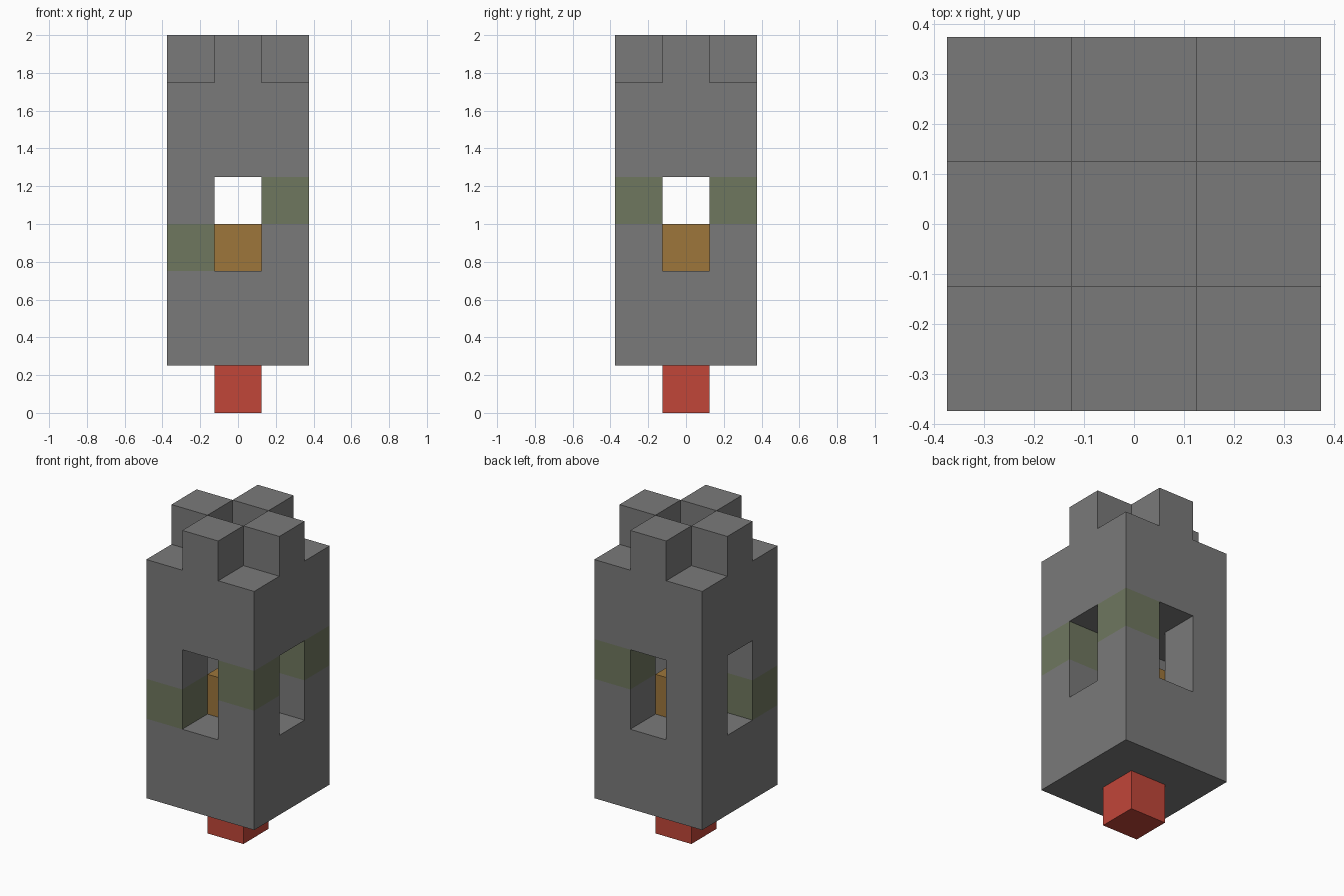
import bpy
import bmesh
import math
from mathutils import Vector

U = 0.25  # edge of one block

if "Cube" in bpy.data.objects:
    bpy.data.objects.remove(bpy.data.objects["Cube"], do_unlink=True)


def make_material(name, rgb):
    linear = [((c / 255 + 0.055) / 1.055) ** 2.4 for c in rgb] + [1.0]
    mat = bpy.data.materials.new(name)
    mat.use_nodes = True
    mat.diffuse_color = linear
    bsdf = next(n for n in mat.node_tree.nodes if n.type == "BSDF_PRINCIPLED")
    bsdf.inputs["Base Color"].default_value = linear
    bsdf.inputs["Roughness"].default_value = 0.9
    return mat


stone = make_material("grey stone", (122, 122, 122))
moss = make_material("mossy stone", (111, 119, 95))
lamp = make_material("amber", (157, 118, 59))
red = make_material("red", (193, 70, 57))


def build_blocks(name, cells, materials):
    """Join unit blocks into one clean shell; cells maps (x, y, layer) to a material index."""
    bm = bmesh.new()
    for cell, index in cells.items():
        centre = Vector(cell) + Vector((0, 0, 0.5))
        for axis in range(3):
            for sign in (-1, 1):
                normal = Vector([sign if i == axis else 0 for i in range(3)])
                if tuple(int(v) for v in Vector(cell) + normal) in cells:
                    continue
                u = Vector([1 if i == (axis + 1) % 3 else 0 for i in range(3)])
                v = normal.cross(u)
                corners = [centre + (normal + a * u + b * v) / 2
                           for a, b in ((-1, -1), (1, -1), (1, 1), (-1, 1))]
                face = bm.faces.new([bm.verts.new(c * U) for c in corners])
                face.material_index = index
    bmesh.ops.remove_doubles(bm, verts=bm.verts, dist=0.001)
    bmesh.ops.dissolve_limit(bm, angle_limit=math.radians(1), verts=bm.verts,
                             edges=bm.edges, delimit={"MATERIAL"})
    mesh = bpy.data.meshes.new(name)
    bm.to_mesh(mesh)
    bm.free()
    for mat in materials:
        mesh.materials.append(mat)
    obj = bpy.data.objects.new(name, mesh)
    bpy.context.collection.objects.link(obj)
    return obj


grid = [(x, y) for x in (-1, 0, 1) for y in (-1, 0, 1)]
corners = [(x, y) for x, y in grid if x and y]
edges = [(x, y) for x, y in grid if abs(x) + abs(y) == 1]

# Tower: solid base and head, corner pillars between, a merlon on each side
tower = {(x, y, z): 0 for x, y in grid for z in (1, 2, 5, 6)}
tower.update({(x, y, z): 0 for x, y in corners for z in (3, 4)})
tower.update({(x, y, 7): 0 for x, y in edges})

# Mossy blocks in three of the pillars
for cell in ((-1, -1, 3), (1, -1, 4), (1, 1, 4)):
    tower[cell] = 1
build_blocks("tower", tower, [stone, moss])

# Lamp inside the windows and the foot under the tower
build_blocks("lamp_block", {(0, 0, 3): 0}, [lamp])
build_blocks("foot_block", {(0, 0, 0): 0}, [red])
